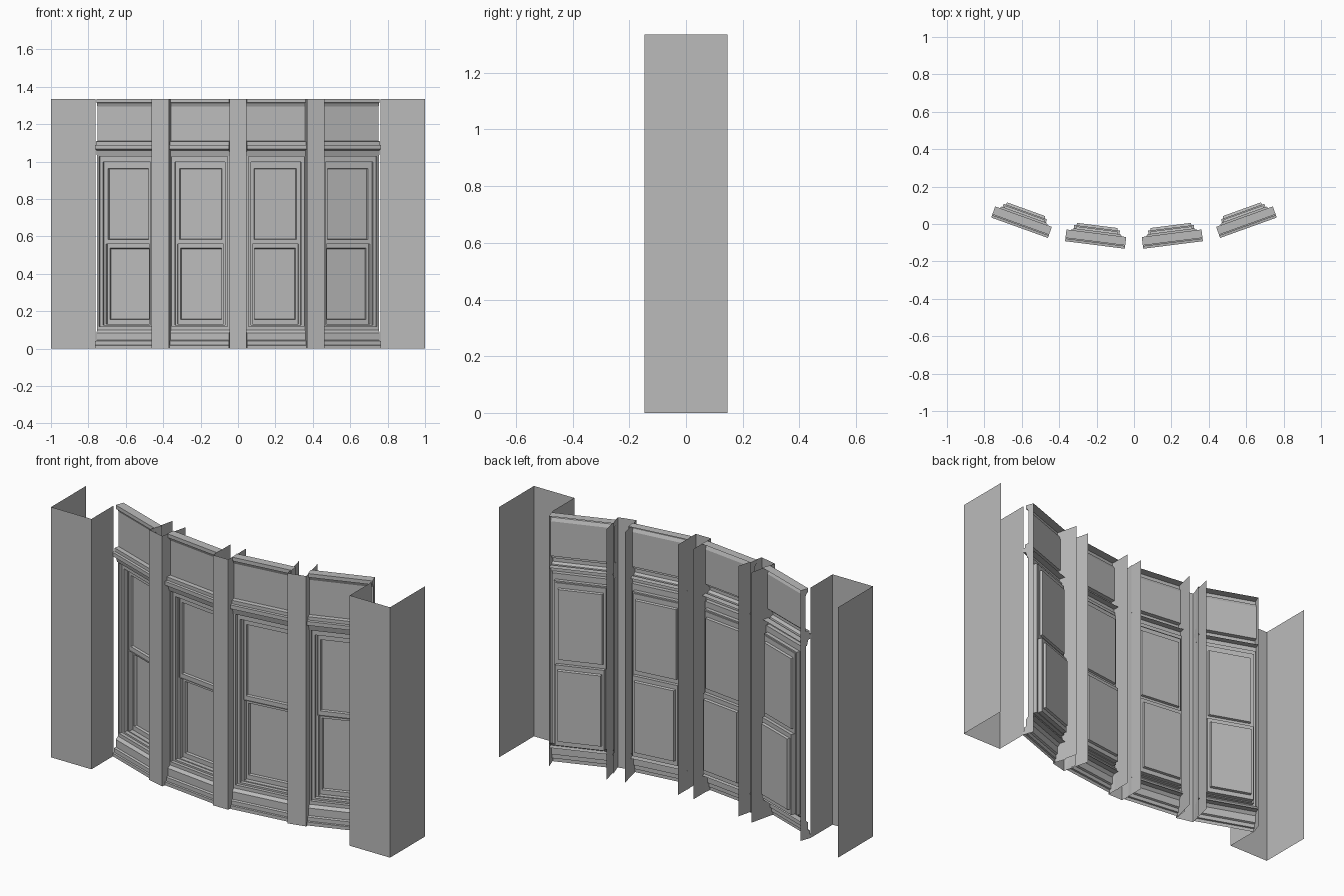
import bpy, bmesh
from math import radians
from mathutils import Matrix, Vector

cube = bpy.data.objects.get("Cube")
if cube:
    bpy.data.objects.remove(cube, do_unlink=True)

HEIGHT = 1.335
HALF = 0.161      # half width of one window bay
BACK = 0.063      # depth of the wall return

grey = bpy.data.materials.new("plain grey")
grey.use_nodes = True
colour = (0.5, 0.5, 0.5, 1)
grey.diffuse_color = colour
grey.node_tree.nodes["Principled BSDF"].inputs["Base Color"].default_value = colour


def finish(name, bm, matrix=Matrix()):
    mesh = bpy.data.meshes.new(name)
    bm.to_mesh(mesh)
    bm.free()
    mesh.materials.append(grey)
    obj = bpy.data.objects.new(name, mesh)
    obj.matrix_world = matrix
    bpy.context.collection.objects.link(obj)
    return obj


def upright_sheet(name, path):
    """Thin wall raised from a plan path to full height."""
    bm = bmesh.new()
    low = [bm.verts.new((x, y, 0)) for x, y in path]
    high = [bm.verts.new((x, y, HEIGHT)) for x, y in path]
    for i in range(len(path) - 1):
        bm.faces.new((low[i], low[i + 1], high[i + 1], high[i]))
    return finish(name, bm)


def moulding(name, profile, matrix):
    """Sheet swept across the bay from a (depth, height) profile, with end caps."""
    bm = bmesh.new()
    left = [bm.verts.new((-HALF, d, z)) for d, z in profile]
    right = [bm.verts.new((HALF, d, z)) for d, z in profile]
    for i in range(len(profile) - 1):
        bm.faces.new((left[i], left[i + 1], right[i + 1], right[i]))
    for side in (left, right):
        ends = [bm.verts.new((side[0].co.x, BACK, p[1])) for p in (profile[-1], profile[0])]
        bm.faces.new([bm.verts.new(v.co) for v in side] + ends)
    bmesh.ops.remove_doubles(bm, verts=bm.verts, dist=0.0001)
    return finish(name, bm, matrix)


def stepped_frame(name, loops, matrix, fill=True):
    """Nested rectangles (half width, bottom, top, depth) joined in turn."""
    bm = bmesh.new()
    rings = [[bm.verts.new(c) for c in ((-w, d, a), (w, d, a), (w, d, b), (-w, d, b))]
             for w, a, b, d in loops]
    for outer, inner in zip(rings, rings[1:]):
        for i in range(4):
            j = (i + 1) % 4
            bm.faces.new((outer[i], outer[j], inner[j], inner[i]))
    if fill:
        bm.faces.new(rings[-1])
    return finish(name, bm, matrix)


CORNICE = [(BACK, HEIGHT), (0.018, HEIGHT), (0.018, 1.315), (0.026, 1.313), (0.034, 1.295),
           (0.034, 1.11), (0.012, 1.108), (0.012, 1.09), (0.0, 1.088), (0.0, 1.067),
           (0.018, 1.06), (0.026, 1.03), (0.035, 1.03)]
BASE = [(0.05, 0.12), (0.018, 0.085), (0.018, 0.045), (0.008, 0.041),
        (0.008, 0.02), (0.0, 0.018), (0.0, 0.0)]
CASING = [(HALF, 0.1, 1.06, BACK), (HALF, 0.1, 1.06, 0.03), (0.15, 0.118, 1.028, 0.03),
          (0.15, 0.118, 1.028, 0.048), (0.135, 0.127, 0.997, 0.048), (0.135, 0.127, 0.997, 0.068)]
UPPER_SASH = [(0.135, 0.56, 0.997, 0.068), (0.128, 0.56, 0.99, 0.068), (0.128, 0.56, 0.99, 0.074),
              (0.114, 0.583, 0.963, 0.074), (0.111, 0.586, 0.96, 0.086)]
LOWER_SASH = [(0.135, 0.127, 0.56, 0.068), (0.123, 0.131, 0.56, 0.068), (0.123, 0.131, 0.56, 0.092),
              (0.111, 0.155, 0.537, 0.092), (0.108, 0.158, 0.534, 0.105)]


def window_bay(label, x, y, angle):
    place = Matrix.Translation((x, y, 0)) @ Matrix.Rotation(radians(angle), 4, 'Z')
    moulding(label + "_cornice", CORNICE, place)
    moulding(label + "_base", BASE, place)
    stepped_frame(label + "_casing", CASING, place, fill=False)
    stepped_frame(label + "_upper_sash", UPPER_SASH, place)
    stepped_frame(label + "_lower_sash", LOWER_SASH, place)


def mullion(label, a, b, angle):
    """Front strip with two fins running back."""
    fin = Matrix.Rotation(radians(angle), 2) @ Vector((0, 0.15))
    a, b = Vector(a), Vector(b)
    upright_sheet(label, [a + fin, a, b, b + fin])


# Bays, mullions and end piers on both sides
for side, s in (("left", 1), ("right", -1)):
    window_bay(side + "_outer_bay", s * 0.612, -0.02, s * 19.8)
    window_bay(side + "_inner_bay", s * 0.209, -0.112, s * 7.2)
    mullion(side + "_mullion", (s * 0.463, -0.087), (s * 0.37, -0.11), s * 13.5)
    upright_sheet(side + "_pier", [(s, 0.147), (s, -0.147), (s * 0.762, -0.147), (s * 0.762, 0.037)])
mullion("centre_mullion", (-0.045, -0.147), (0.045, -0.147), 0)
